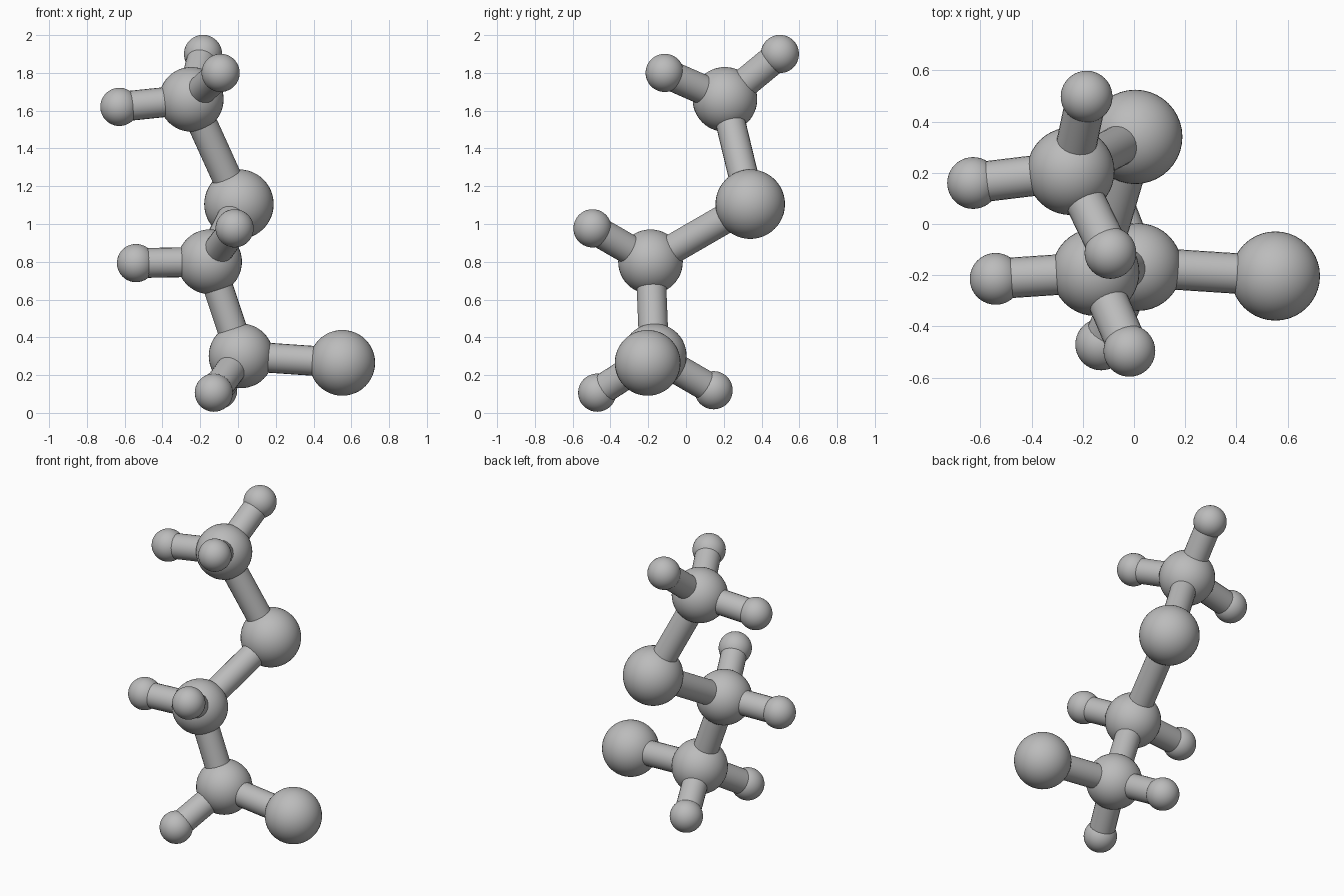
import bpy
import math
from mathutils import Vector

if "Cube" in bpy.data.objects:
    bpy.data.objects.remove(bpy.data.objects["Cube"])

grey = bpy.data.materials.new("neutral_grey")
grey.diffuse_color = (0.5, 0.5, 0.5, 1.0)
grey.use_nodes = True
grey.node_tree.nodes["Principled BSDF"].inputs["Base Color"].default_value = grey.diffuse_color

# Ball centres and radii
BALLS = {
    "top_hub": ((-0.247, 0.206, 1.66), 0.171),
    "upper_large_ball": ((0.005, 0.34, 1.105), 0.184),
    "middle_hub": ((-0.15, -0.188, 0.80), 0.171),
    "lower_hub": ((0.016, -0.168, 0.302), 0.171),
    "side_large_ball": ((0.552, -0.203, 0.265), 0.174),
    "top_back_ball": ((-0.185, 0.497, 1.90), 0.101),
    "top_left_ball": ((-0.628, 0.16, 1.62), 0.101),
    "top_front_ball": ((-0.092, -0.113, 1.80), 0.101),
    "middle_left_ball": ((-0.54, -0.214, 0.793), 0.101),
    "middle_front_ball": ((-0.018, -0.495, 0.977), 0.101),
    "lower_front_ball": ((-0.128, -0.47, 0.107), 0.101),
    "lower_back_ball": ((-0.105, 0.146, 0.12), 0.101),
}

# Which balls each rod joins
RODS = [
    ("top_hub", "upper_large_ball"),
    ("upper_large_ball", "middle_hub"),
    ("middle_hub", "lower_hub"),
    ("lower_hub", "side_large_ball"),
    ("top_hub", "top_back_ball"),
    ("top_hub", "top_left_ball"),
    ("top_hub", "top_front_ball"),
    ("middle_hub", "middle_left_ball"),
    ("middle_hub", "middle_front_ball"),
    ("lower_hub", "lower_front_ball"),
    ("lower_hub", "lower_back_ball"),
]
ROD_RADIUS = 0.079


def finish(name):
    ob = bpy.context.object
    ob.name = name
    ob.data.materials.append(grey)
    bpy.ops.object.shade_smooth_by_angle(angle=math.radians(40))


# Balls
for name, (centre, radius) in BALLS.items():
    bpy.ops.mesh.primitive_uv_sphere_add(segments=40, ring_count=24,
                                         radius=radius, location=centre)
    finish(name)

# Rods running between ball centres
for a, b in RODS:
    start, end = Vector(BALLS[a][0]), Vector(BALLS[b][0])
    axis = end - start
    bpy.ops.mesh.primitive_cylinder_add(
        vertices=24, radius=ROD_RADIUS, depth=axis.length,
        location=(start + end) / 2,
        rotation=axis.to_track_quat('Z', 'Y').to_euler())
    finish("rod_" + a + "_to_" + b)
